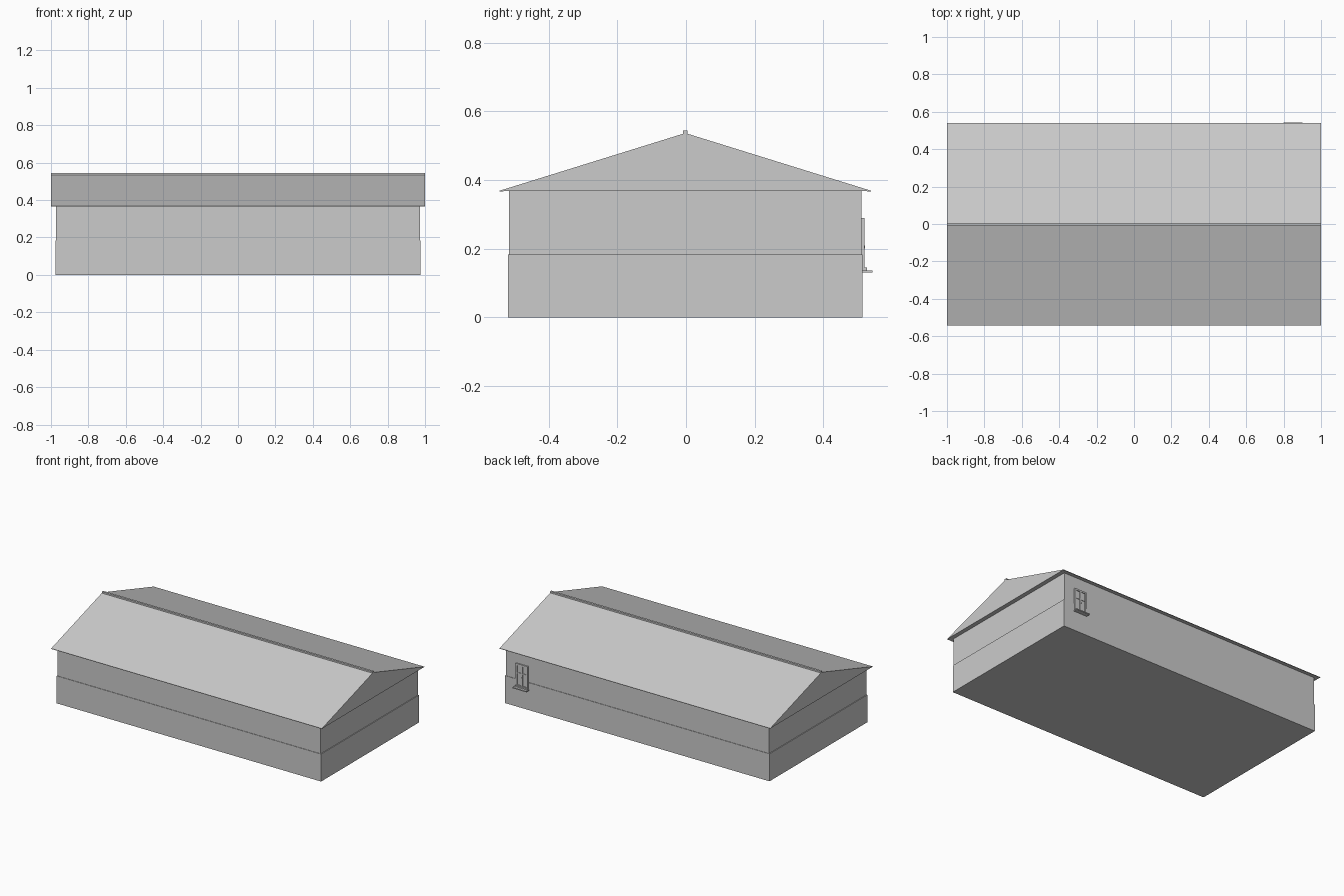
import bpy
import bmesh

default = bpy.data.objects.get("Cube")
if default:
    bpy.data.objects.remove(default, do_unlink=True)

MID_Y = -0.002  # the building sits slightly forward to leave room for the sill

grey = bpy.data.materials.new("plain_grey")
grey.use_nodes = True
colour = (0.6, 0.6, 0.6, 1)
grey.diffuse_color = colour
grey.node_tree.nodes["Principled BSDF"].inputs["Base Color"].default_value = colour


def finish(name, bm):
    bmesh.ops.recalc_face_normals(bm, faces=bm.faces)
    mesh = bpy.data.meshes.new(name)
    bm.to_mesh(mesh)
    bm.free()
    mesh.materials.append(grey)
    obj = bpy.data.objects.new(name, mesh)
    bpy.context.collection.objects.link(obj)
    return obj


def box(name, x, y, z):
    """Box from (min, max) pairs on each axis."""
    bm = bmesh.new()
    bmesh.ops.create_cube(bm, size=1)
    for v in bm.verts:
        v.co = [pair[0] if c < 0 else pair[1] for c, pair in zip(v.co, (x, y, z))]
    return finish(name, bm)


def centred_box(name, half_x, half_y, z):
    return box(name, (-half_x, half_x), (MID_Y - half_y, MID_Y + half_y), z)


def prism(name, half_profile, half_x):
    """Mirror a half profile in y and extrude it along x."""
    outline = half_profile + [(-y, z) for y, z in reversed(half_profile) if y]
    bm = bmesh.new()
    face = bm.faces.new([bm.verts.new((-half_x, MID_Y + y, z)) for y, z in outline])
    grown = bmesh.ops.extrude_face_region(bm, geom=[face])
    for v in grown["geom"]:
        if isinstance(v, bmesh.types.BMVert):
            v.co.x = half_x
    return finish(name, bm)


# Walls: a slightly wider lower band below the upper walls
centred_box("lower_walls", 0.977, 0.5165, (0, 0.183))
centred_box("upper_walls", 0.972, 0.5135, (0.183, 0.369))

# Gabled roof with thin eave lips, and the ridge cap
prism("roof", [(0.525, 0.368), (0.541, 0.366), (0.541, 0.369), (0, 0.537)], 1.0)
centred_box("ridge_cap", 1.0, 0.007, (0.525, 0.545))

# Back window: frame, glazing bars and sill
left, right, bottom, top = 0.805, 0.895, 0.138, 0.29
bar = 0.011
middle = (left + right) / 2
depth = (0.508, 0.52)
for name, x in (("window_jamb_right", left), ("window_jamb_left", right - bar)):
    box(name, (x, x + bar), depth, (bottom, top))
for name, z in (("window_head", top - bar), ("window_bottom_rail", bottom)):
    box(name, (left + bar, right - bar), depth, (z, z + bar))
box("window_mullion", (middle - bar / 2, middle + bar / 2), depth, (bottom, top))
box("window_crossbar", (left + bar, right - bar), (0.508, 0.5185), (0.225, 0.232))
box("window_glass", (left, right), (0.508, 0.515), (bottom, top))
box("window_handle", (middle - 0.004, middle + 0.004), (0.515, 0.522), (0.2, 0.21))
box("window_sill_strip", (left, right), (0.508, 0.527), (0.136, 0.145))
box("window_sill", (left - 0.005, right + 0.005), (0.508, 0.543), (0.13, 0.137))
